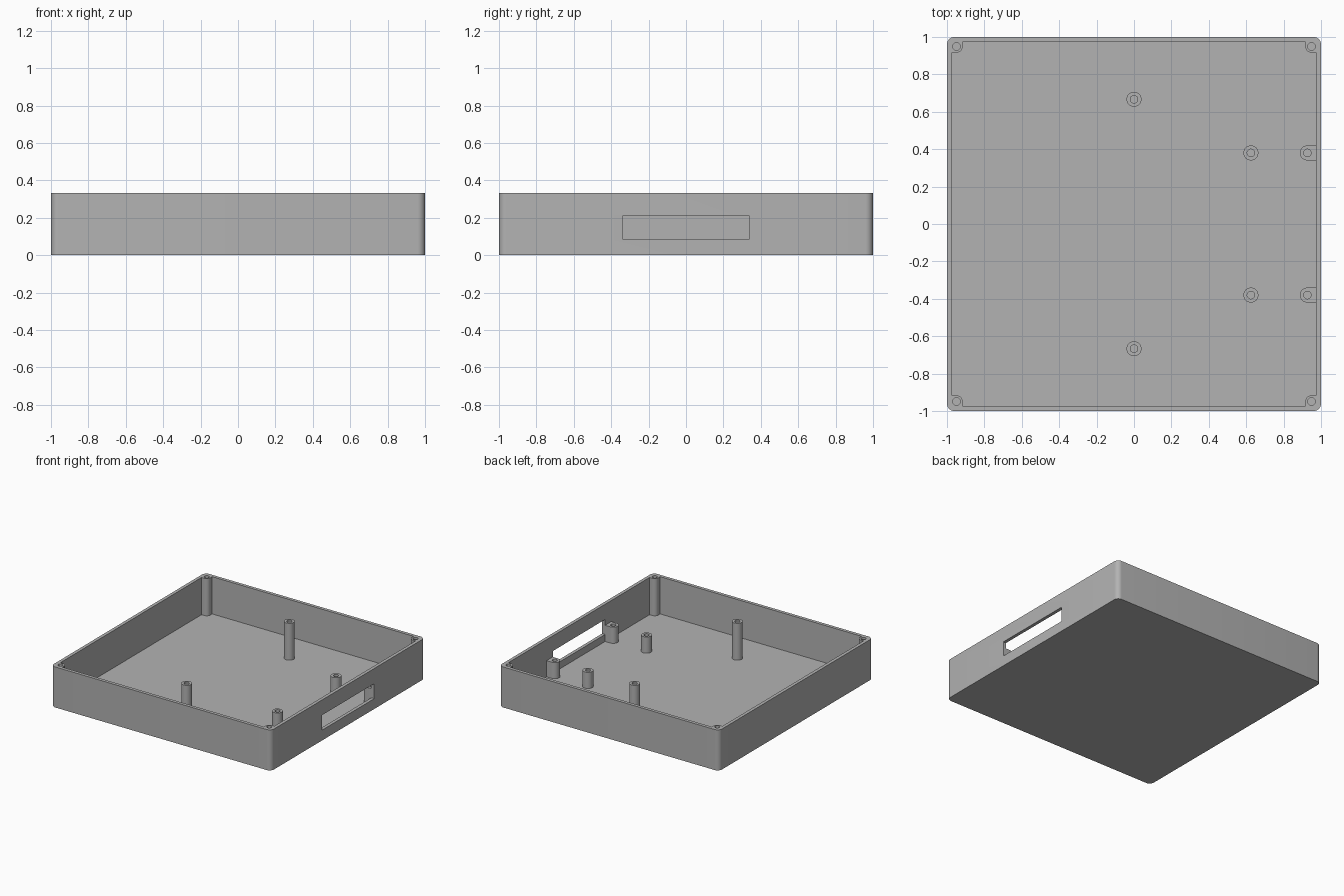
import bpy, bmesh
from math import pi, cos, sin

if "Cube" in bpy.data.objects:
    bpy.data.objects.remove(bpy.data.objects["Cube"])

HEIGHT, FLOOR, WALL = 0.333, 0.027, 0.027
INNER = 1 - WALL
POST_R, HOLE_R = 0.04, 0.02
CORNER, CORNER_R = 0.949, 0.033

grey = bpy.data.materials.new("grey plastic")
grey.use_nodes = True
grey.diffuse_color = (0.45, 0.45, 0.45, 1)
grey.node_tree.nodes["Principled BSDF"].inputs["Base Color"].default_value = grey.diffuse_color


def arc(cx, cy, r, start, end, steps=8):
    return [(cx + r * cos(start + (end - start) * i / steps),
             cy + r * sin(start + (end - start) * i / steps)) for i in range(steps + 1)]


def circle(cx, cy, r):
    return arc(cx, cy, r, 0, 2 * pi, 32)[:-1]


def prism(name, outline, z0, z1):
    """Extrude a flat outline between two heights."""
    bm = bmesh.new()
    face = bm.faces.new([bm.verts.new((x, y, z0)) for x, y in outline])
    top = bmesh.ops.extrude_face_region(bm, geom=[face])["geom"]
    bmesh.ops.translate(bm, vec=(0, 0, z1 - z0),
                        verts=[v for v in top if isinstance(v, bmesh.types.BMVert)])
    bmesh.ops.recalc_face_normals(bm, faces=bm.faces)
    mesh = bpy.data.meshes.new(name)
    bm.to_mesh(mesh)
    bm.free()
    mesh.materials.append(grey)
    ob = bpy.data.objects.new(name, mesh)
    bpy.context.collection.objects.link(ob)
    return ob


def combine(body, tool, operation):
    """Apply a boolean and discard the tool."""
    mod = body.modifiers.new("boolean", 'BOOLEAN')
    mod.operation, mod.object, mod.solver = operation, tool, 'EXACT'
    bpy.context.view_layer.objects.active = body
    bpy.ops.object.modifier_apply(modifier=mod.name)
    bpy.data.objects.remove(tool)


def four_corners(corner):
    """Repeat a corner outline by quarter turns."""
    points = []
    for _ in range(4):
        points += corner
        corner = [(-y, x) for x, y in corner]
    return points


# Outer box with rounded vertical corners
r = 0.04
tray = prism("tray", four_corners(arc(1 - r, 1 - r, r, 0, pi / 2)), 0, HEIGHT)

# Cavity, leaving a rounded screw pillar in each corner
edge = CORNER - CORNER_R
pillar = ([(INNER, edge)] + arc(CORNER, CORNER, CORNER_R, 1.5 * pi, pi)
          + [(edge, INNER)])
combine(tray, prism("cavity", four_corners(pillar), FLOOR, HEIGHT + 0.1), 'DIFFERENCE')

# Screw holes in the corner pillars
for sx in (-1, 1):
    for sy in (-1, 1):
        hole = prism("hole", circle(sx * CORNER, sy * CORNER, HOLE_R), FLOOR, HEIGHT + 0.1)
        combine(tray, hole, 'DIFFERENCE')

# Standing posts: tall on the centre line, short near the slot
for x, y, top in ((0, 0.667, 0.33), (0.625, 0.38, 0.16), (0.927, 0.38, 0.16)):
    for sy in (-1, 1):
        outline = circle(x, sy * y, POST_R)
        if x > 0.9:  # these run straight into the wall
            outline = arc(x, sy * y, POST_R, pi / 2, 1.5 * pi, 16)
            outline += [(0.985, sy * y - POST_R), (0.985, sy * y + POST_R)]
        combine(tray, prism("post", outline, FLOOR / 2, top), 'UNION')
        combine(tray, prism("hole", circle(x, sy * y, HOLE_R), FLOOR, top + 0.1), 'DIFFERENCE')

# Long connector slot through the left wall
slot = [(0.95, -0.34), (1.1, -0.34), (1.1, 0.34), (0.95, 0.34)]
combine(tray, prism("slot", slot, 0.085, 0.208), 'DIFFERENCE')

# Smooth the round parts, keep edges sharp
bpy.ops.object.select_all(action='DESELECT')
tray.select_set(True)
bpy.context.view_layer.objects.active = tray
bpy.ops.object.shade_smooth_by_angle(angle=0.6)
